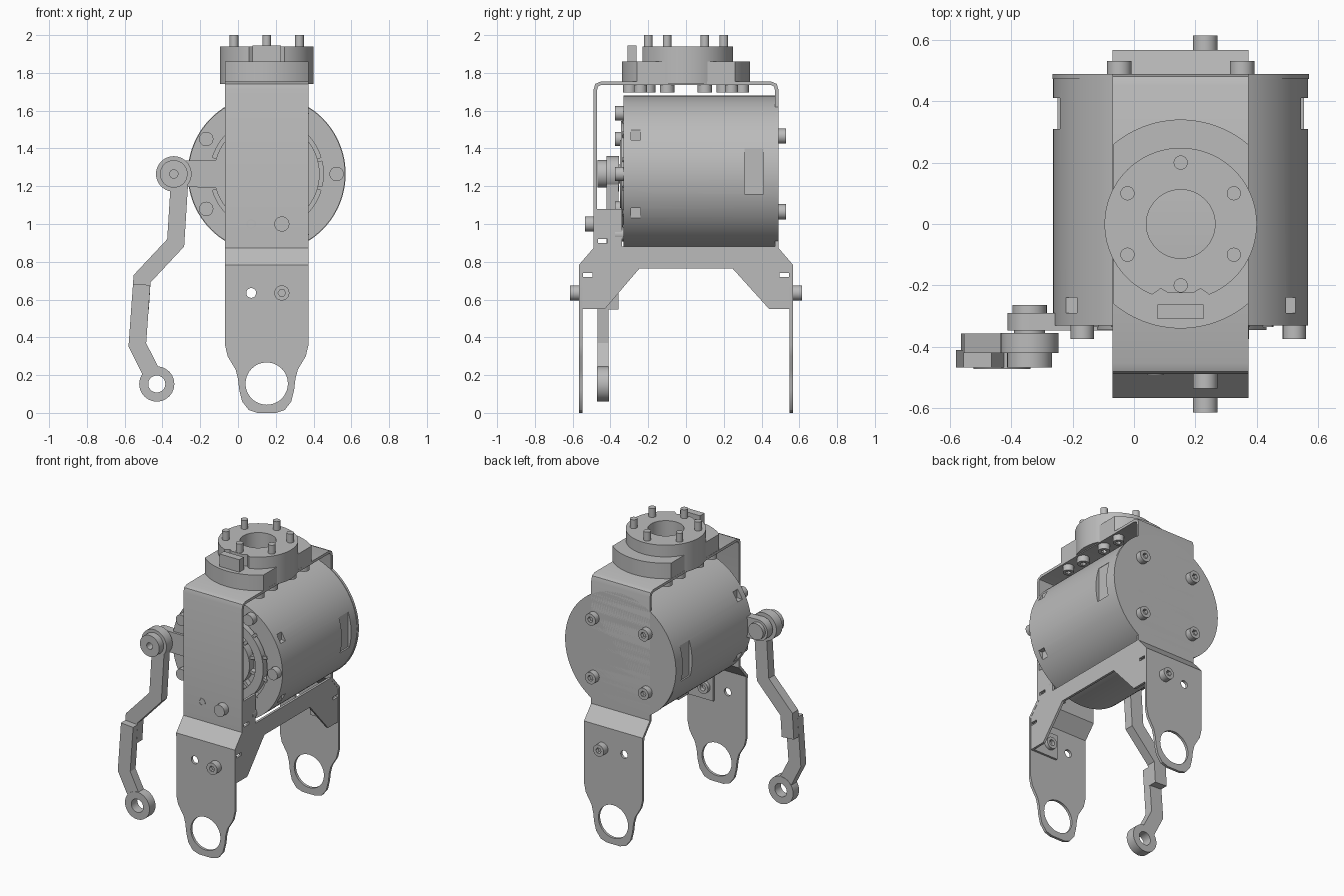
import bpy, bmesh
from math import sin, cos, radians
from mathutils import Matrix, Vector

if "Cube" in bpy.data.objects:
    bpy.data.objects.remove(bpy.data.objects["Cube"])

grey = bpy.data.materials.new("plain grey")
grey.use_nodes = True
grey.diffuse_color = (0.5, 0.5, 0.5, 1)
grey.node_tree.nodes["Principled BSDF"].inputs["Base Color"].default_value = (0.5, 0.5, 0.5, 1)

CX, CZ = 0.152, 1.265          # motor axis
PLANES = {"xy": ((1, 0, 0), (0, 1, 0), (0, 0, 1)),
          "xz": ((1, 0, 0), (0, 0, -1), (0, 1, 0)),
          "yz": ((0, 0, 1), (1, 0, 0), (0, 1, 0))}
NORMAL = {"xy": Vector((0, 0, 1)), "xz": Vector((0, 1, 0)), "yz": Vector((1, 0, 0))}
made = []


def arc(u, v, r, start=0, end=360, n=48):
    """Points on an arc; a full circle leaves out the repeated end."""
    steps = n if end - start == 360 else n + 1
    angles = [radians(start + (end - start) * i / n) for i in range(steps)]
    return [(u + r * cos(a), v + r * sin(a)) for a in angles]


def box(u0, u1, v0, v1):
    return [(u0, v0), (u1, v0), (u1, v1), (u0, v1)]


def strip(path, width):
    """Outline of a bent strip with mitred corners."""
    pts = [Vector(p) for p in path]
    normals = [Vector((a.y - b.y, b.x - a.x)).normalized() for a, b in zip(pts, pts[1:])]
    left, right = [], []
    for i, p in enumerate(pts):
        n1, n2 = normals[max(i - 1, 0)], normals[min(i, len(normals) - 1)]
        off = (n1 + n2) / (1 + n1.dot(n2)) * width / 2
        left.append(tuple(p + off))
        right.append(tuple(p - off))
    return left + right[::-1]


def plate(name, loops, plane, a, b):
    """Extrude flat outlines (inner loops become holes) from a to b."""
    curve = bpy.data.curves.new(name, "CURVE")
    curve.dimensions, curve.fill_mode = "2D", "BOTH"
    curve.extrude = abs(b - a) / 2
    for loop in loops:
        spline = curve.splines.new("POLY")
        spline.points.add(len(loop) - 1)
        for point, (u, v) in zip(spline.points, loop):
            point.co = (u, v, 0, 1)
        spline.use_cyclic_u = True
    temp = bpy.data.objects.new(name + "_outline", curve)
    bpy.context.collection.objects.link(temp)
    graph = bpy.context.evaluated_depsgraph_get()
    mesh = bpy.data.meshes.new_from_object(temp.evaluated_get(graph))
    bpy.data.objects.remove(temp)
    mesh.transform(Matrix.Translation(NORMAL[plane] * (a + b) / 2) @ Matrix(PLANES[plane]).to_4x4())
    bm = bmesh.new()
    bm.from_mesh(mesh)
    bmesh.ops.remove_doubles(bm, verts=bm.verts, dist=0.0001)
    bmesh.ops.recalc_face_normals(bm, faces=bm.faces)
    bm.to_mesh(mesh)
    bm.free()
    mesh.name = name
    mesh.materials.clear()
    mesh.materials.append(grey)
    obj = bpy.data.objects.new(name, mesh)
    bpy.context.collection.objects.link(obj)
    made.append(obj)
    return obj


def rod(name, u, v, r, plane, a, b, hole=0, sides=40):
    loops = [arc(u, v, r, n=sides)]
    if hole:
        loops.append(arc(u, v, hole, n=sides))
    return plate(name, loops, plane, a, b)


def bolt(name, u, v, plane, a, b, r=0.04):
    """Socket-head bolt with a hexagonal recess."""
    plate(name, [arc(u, v, r, n=24), arc(u, v, r * 0.5, n=6)], plane, a, b)
    rod(name + "_socket_floor", u, v, r * 0.7, plane, a, (a + b) / 2, sides=24)


# Motor housing with side windows and clip pockets
body = rod("motor_body", CX, CZ, 0.415, "xz", -0.30, 0.475, sides=96)
cutters = []
for side in (-1, 1):
    x = CX + side * 0.43
    cutters.append(plate("window_cutter", [box(x - 0.04, x + 0.04, 1.16, 1.40)], "xz", 0.31, 0.41))
    for dz in (-0.21, 0.21):
        x = CX + side * 0.365
        cutters.append(plate("clip_cutter", [box(x - 0.022, x + 0.03, CZ + dz - 0.03, CZ + dz + 0.03)],
                             "xz", -0.29, -0.24))
for cutter in cutters:
    mod = body.modifiers.new("pocket", "BOOLEAN")
    mod.operation, mod.solver, mod.object = "DIFFERENCE", "EXACT", cutter
bpy.context.view_layer.update()
cut_mesh = bpy.data.meshes.new_from_object(body.evaluated_get(bpy.context.evaluated_depsgraph_get()))
body.modifiers.clear()
body.data = cut_mesh
for cutter in cutters:
    made.remove(cutter)
    bpy.data.objects.remove(cutter)

# Motor front: rim, rotor rings, ribs and screws
rod("front_rim", CX, CZ, 0.415, "xz", -0.33, -0.30, hole=0.30, sides=96)
rod("rotor_ring", CX, CZ, 0.28, "xz", -0.345, -0.30, hole=0.22, sides=64)
rod("rotor_hub", CX, CZ, 0.18, "xz", -0.35, -0.30, hole=0.06)
for i in range(12):
    a = radians(i * 30 + 15)
    d = Vector((cos(a), sin(a)))
    c = Vector((CX, CZ))
    plate("rotor_rib", [strip([c + d * 0.16, c + d * 0.31], 0.02)], "xz", -0.335, -0.30)
for angle in (0, 60, 150, 210, 300):
    a = radians(angle)
    bolt("front_screw", CX + 0.37 * cos(a), CZ + 0.37 * sin(a), "xz", -0.375, -0.32, 0.038)

# Bent strap over the motor, with the round rear mounting plate
half = [(-0.558, 0.76), (-0.558, 0.78), (-0.48, 0.87), (-0.48, 1.71), (-0.473, 1.735), (-0.45, 1.745)]
path = half + [(-y, z) for y, z in half[::-1]]
plate("strap_bracket", [strip(path, 0.018)], "yz", -0.07, 0.373)
rod("rear_mount_disc", CX, CZ, 0.418, "xz", 0.472, 0.489, sides=96)

# Legs with rounded ends and large eyes
edge = [(0.221, 0.78), (0.221, 0.36), (0.207, 0.30), (0.165, 0.23), (0.152, 0.18),
        (0.145, 0.12), (0.13, 0.06), (0.095, 0.015), (0.05, 0)]
outline = [(CX + x, z) for x, z in edge] + [(CX - x, z) for x, z in edge[::-1]]
for name, s in (("front", -1), ("rear", 1)):
    plate(name + "_leg", [outline, arc(CX, 0.155, 0.112), arc(0.07, 0.635, 0.026, n=20)],
          "xz", s * 0.549, s * 0.567)
    bolt(name + "_leg_bolt", 0.232, 0.635, "xz", s * 0.565, s * 0.613)
    rod(name + "_leg_nut", 0.232, 0.635, 0.04, "xz", s * 0.51, s * 0.54, hole=0.02, sides=24)
    plate(name + "_brace_tab", [box(0.17, 0.37, 0.55, 0.72)], "xz", s * 0.535, s * 0.55)
bolt("front_plate_bolt", 0.232, 1.0, "xz", -0.535, -0.485)
rod("front_plate_hole", 0.07, 1.0, 0.026, "xz", -0.491, -0.485, hole=0.018, sides=20)
for x in (-0.2, 0.2):
    for z in (-0.2, 0.2):
        bolt("rear_bolt", CX + x, CZ + z, "xz", 0.485, 0.53)

# Side brace joining the legs
brace = [(-0.47, 1.08), (-0.34, 1.08), (-0.34, 0.88), (0.47, 0.88), (0.56, 0.78), (0.56, 0.55),
         (0.44, 0.55), (0.246, 0.765), (-0.246, 0.765), (-0.43, 0.55), (-0.56, 0.55),
         (-0.56, 0.78), (-0.47, 0.88)]
slots = [box(s * 0.52 - 0.025, s * 0.52 + 0.025, 0.72, 0.74) for s in (-1, 1)]
plate("side_brace", [brace, box(-0.465, -0.415, 0.90, 0.92)] + slots, "yz", 0.356, 0.372)
plate("upper_brace_tab", [box(0.17, 0.37, 0.92, 1.08)], "xz", -0.472, -0.456)

# Top coupling: clipped flange, notched ring, lug and screws
flange = arc(CX, 0, 0.34, 49.5, 130.5, 24) + arc(CX, 0, 0.34, 229.5, 310.5, 24)
plate("coupling_flange", [flange, arc(CX, 0, 0.112)], "xy", 1.753, 1.86)
ring = arc(CX, 0, 0.248, -68, 248, 64) + [(CX - 0.065, -0.21), (CX - 0.04, -0.225),
                                         (CX + 0.04, -0.225), (CX + 0.065, -0.21)]
plate("coupling_ring", [ring, arc(CX, 0, 0.112)], "xy", 1.742, 1.94)
plate("coupling_lug", [box(CX - 0.075, CX + 0.075, -0.31, -0.262)], "xy", 1.85, 1.945)
for i in range(6):
    a = radians(30 + 60 * i)
    x, y = CX + 0.2 * cos(a), 0.2 * sin(a)
    rod("coupling_stud", x, y, 0.023, "xy", 1.93, 2.0, sides=24)
    bolt("coupling_stud_head", x, y, "xy", 1.738, 1.695, 0.038)
for angle in (54, 90, 126, 234, 270, 306):
    a = radians(angle)
    bolt("flange_screw_head", CX + 0.298 * cos(a), 0.298 * sin(a), "xy", 1.738, 1.695, 0.035)

# Horn reaching from the rotor to the link pivot
PX = -0.34
horn = arc(PX, CZ, 0.072, 90, 270, 20) + [(-0.25, 1.195), (CX, 1.19), (CX, 1.34), (-0.25, 1.335)]
plate("horn", [horn], "xz", -0.347, -0.29)
rod("pivot_nut", PX, CZ, 0.056, "xz", -0.29, -0.264)
rod("pivot_washer", PX, CZ, 0.05, "xz", -0.357, -0.345)
rod("link_upper_eye", PX, CZ, 0.094, "xz", -0.42, -0.355)
rod("pivot_cap", PX, CZ, 0.073, "xz", -0.468, -0.42, hole=0.022)

# Two-layer crank link ending in a lower eye
upper = [(-0.31, 1.22), (-0.33, 0.90), (-0.508, 0.71), (-0.518, 0.55)]
lower = [(-0.51, 0.68), (-0.533, 0.36), (-0.465, 0.225)]
plate("link_upper_bar", [strip(upper, 0.092)], "xz", -0.42, -0.357)
plate("link_lower_bar", [strip(lower, 0.092)], "xz", -0.468, -0.41)
rod("link_lower_eye", -0.43, 0.153, 0.093, "xz", -0.472, -0.408, hole=0.045)

# Smooth the round sides and keep the edges crisp
bpy.ops.object.select_all(action="DESELECT")
for obj in made:
    obj.select_set(True)
bpy.context.view_layer.objects.active = body
bpy.ops.object.shade_smooth_by_angle(angle=radians(30))
